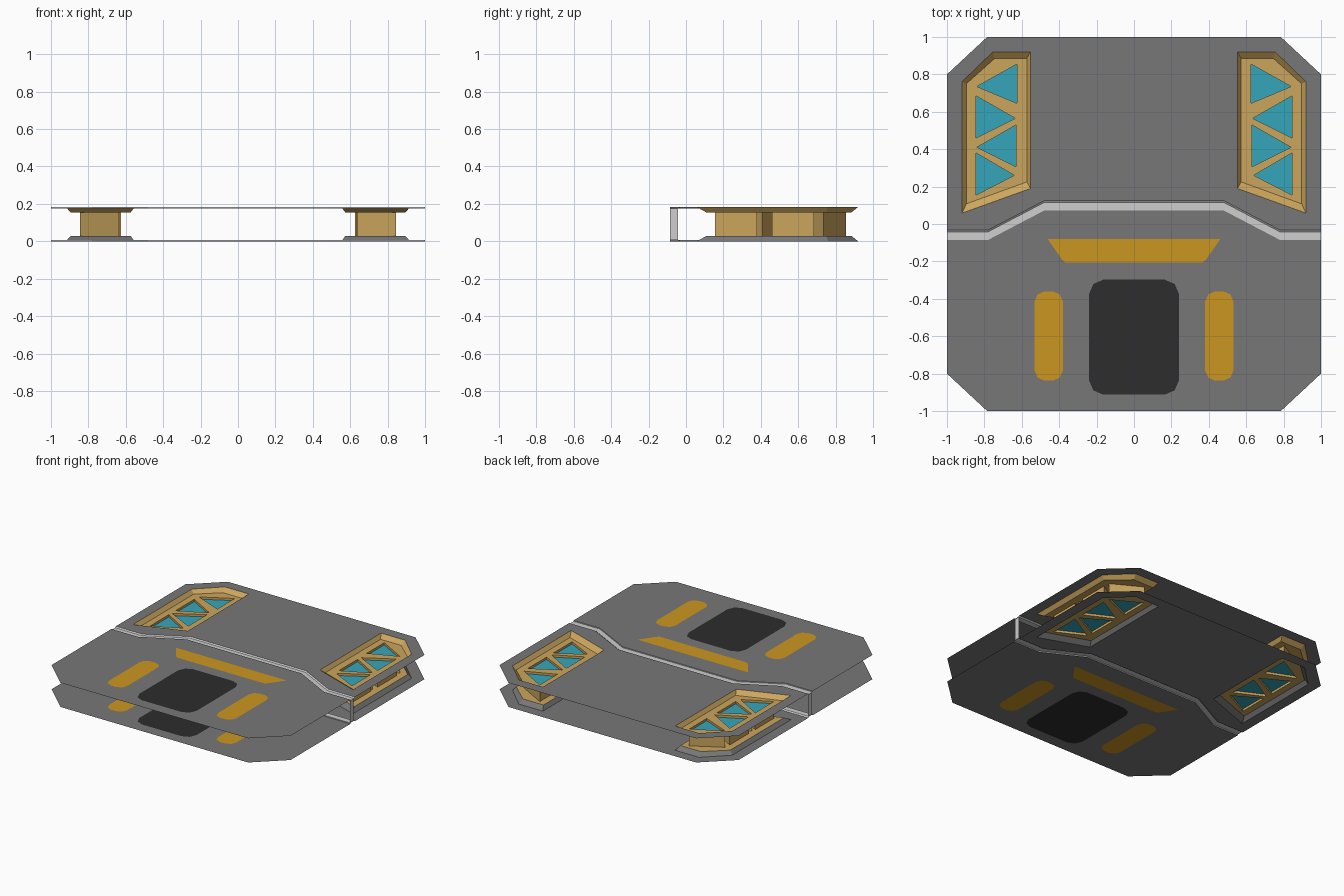
import bpy, bmesh

if "Cube" in bpy.data.objects:
    bpy.data.objects.remove(bpy.data.objects["Cube"])

H = 0.183          # overall thickness
FLOOR = 0.028      # recess depth
GLASS = 0.045      # depth of the window faces
SEAM = 0.007       # seam depth


def material(name, rgb):
    m = bpy.data.materials.new(name)
    m.diffuse_color = (*rgb, 1)
    m.use_nodes = True
    m.node_tree.nodes["Principled BSDF"].inputs["Base Color"].default_value = m.diffuse_color
    return m


GREY = material("grey metal", (0.185, 0.185, 0.185))
DARK = material("dark hatch", (0.026, 0.026, 0.026))
ORANGE = material("orange paint", (0.60, 0.305, 0.014))
TAN = material("tan frame", (0.60, 0.38, 0.11))
CYAN = material("cyan glass", (0.036, 0.38, 0.50))
WHITE = material("pale seam", (0.62, 0.62, 0.62))


def finish(name, bm, mat):
    me = bpy.data.meshes.new(name)
    bm.to_mesh(me)
    bm.free()
    me.materials.append(mat)
    ob = bpy.data.objects.new(name, me)
    bpy.context.collection.objects.link(ob)


def sheet(name, loops, z, up, mat):
    """Flat sheet: the first loop is the outline, the others are holes."""
    bm = bmesh.new()
    for loop in loops:
        vs = [bm.verts.new((x, y, z)) for x, y in loop]
        for a, b in zip(vs, vs[1:] + vs[:1]):
            bm.edges.new((a, b))
    bmesh.ops.triangle_fill(bm, use_beauty=True, edges=bm.edges[:], normal=(0, 0, 1))
    bm.normal_update()
    for f in bm.faces:
        if (f.normal.z > 0) != up:
            f.normal_flip()
    finish(name, bm, mat)


def strips(name, pairs, mat, closed=True, flip=False):
    """Bands of quads, each between two matching point lists (points, z)."""
    bm = bmesh.new()
    for (pa, za), (pb, zb) in pairs:
        a = [bm.verts.new((x, y, za)) for x, y in pa]
        b = [bm.verts.new((x, y, zb)) for x, y in pb]
        n = len(a)
        for i in range(n if closed else n - 1):
            j = (i + 1) % n
            f = bm.faces.new((a[i], a[j], b[j], b[i]))
            if flip:
                f.normal_flip()
    finish(name, bm, mat)


def flip_x(pts):
    return [(-x, y) for x, y in reversed(pts)]


def mirrored(half):
    """Complete an outline given from left to the middle."""
    return half + flip_x(half)


def rounded(x0, x1, y0, y1, c):
    """Rectangle with corners cut by two facets."""
    k = c * 0.3
    return [(x0 + c, y0), (x1 - c, y0), (x1 - k, y0 + k), (x1, y0 + c),
            (x1, y1 - c), (x1 - k, y1 - k), (x1 - c, y1), (x0 + c, y1),
            (x0 + k, y1 - k), (x0, y1 - c), (x0, y0 + c), (x0 + k, y0 + k)]


# outlines
seam_front = mirrored([(-1, -0.085), (-0.78, -0.085), (-0.48, 0.072)])
seam_back = mirrored([(-1, -0.032), (-0.78, -0.032), (-0.48, 0.125)])
front = seam_front + [(1, -0.8), (0.785, -1), (-0.785, -1), (-1, -0.8)]
back = seam_back + [(1, 0.8), (0.785, 1), (-0.785, 1), (-1, 0.8)]

# recess on the right side, counter-clockwise
rim = [(0.553, 0.187), (0.92, 0.058), (0.92, 0.76), (0.755, 0.92), (0.553, 0.92)]
rim[0] = (0.553, 0.187 + 0.05)
rim[0] = (0.553, 0.19)
base = [(0.573, 0.225), (0.896, 0.108), (0.896, 0.75), (0.745, 0.885), (0.573, 0.885)]
windows = [
    [(0.625, 0.645), (0.84, 0.735), (0.625, 0.855)],
    [(0.635, 0.565), (0.845, 0.46), (0.845, 0.685)],
    [(0.63, 0.305), (0.84, 0.41), (0.63, 0.53)],
    [(0.64, 0.26), (0.845, 0.155), (0.845, 0.38)],
]

# painted patches on the front panel
hatch = rounded(-0.24, 0.24, -0.912, -0.298, 0.075)
pad = rounded(0.38, 0.532, -0.838, -0.36, 0.055)
band = mirrored([(-0.365, -0.207), (-0.385, -0.19), (-0.462, -0.08)])

sides = (("right", lambda p: p), ("left", flip_x))

for where, up in (("top", True), ("bottom", False)):
    def lv(d):                      # level at depth d below this skin
        return H - d if up else d

    # outer skins with openings
    sheet(f"{where}_back_panel", [back, rim, flip_x(rim)], lv(0), up, GREY)
    sheet(f"{where}_front_panel", [front, hatch, pad, flip_x(pad), band], lv(0), up, GREY)
    sheet(f"{where}_hatch", [hatch], lv(0), up, DARK)
    sheet(f"{where}_band", [band], lv(0), up, ORANGE)

    # seam floor with its two low walls
    inner = [(x, y - 0.01) for x, y in seam_back]
    strips(f"{where}_seam", [
        ((seam_front, lv(0)), (seam_front, lv(SEAM))),
        ((seam_front, lv(SEAM)), (inner, lv(SEAM))),
        ((inner, lv(SEAM)), (seam_back, lv(0)))], WHITE, closed=False, flip=not up)

    for side, m in sides:
        sheet(f"{where}_{side}_pad", [m(pad)], lv(0), up, ORANGE)
        # recess slope and pierced floor
        strips(f"{where}_{side}_recess_slope", [((m(rim), lv(0)), (m(base), lv(FLOOR)))],
               TAN if up else GREY, flip=not up)
        sheet(f"{where}_{side}_recess_floor", [m(base)] + [m(w) for w in windows],
              lv(FLOOR), up, TAN)
        for i, w in enumerate(windows):
            sheet(f"{where}_{side}_window_{i + 1}", [m(w)], lv(GLASS), up, CYAN)

for side, m in sides:
    # triangular shafts joining both recess floors
    strips(f"{side}_window_shafts",
           [((m(w), H - FLOOR), (m(w), FLOOR)) for w in windows], TAN)
    # end cap of the seam
    end = m([(0.995, -0.085), (0.995, -0.042)])
    strips(f"{side}_seam_cap", [((end, SEAM), (end, H - SEAM))], WHITE, closed=False)
